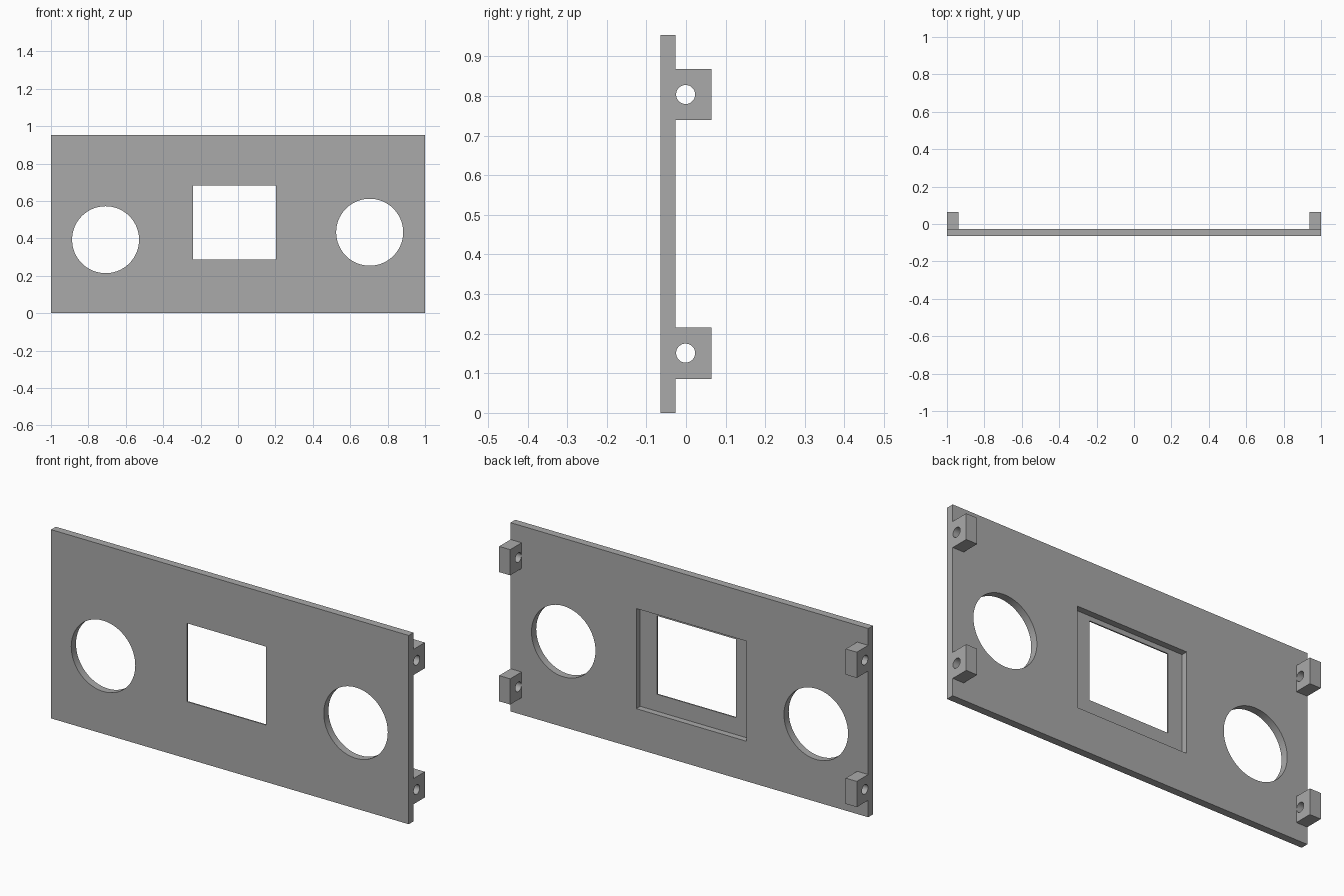
import bpy
import math

if "Cube" in bpy.data.objects:
    bpy.data.objects.remove(bpy.data.objects["Cube"], do_unlink=True)

# Single plain grey material
grey = bpy.data.materials.new("plain grey")
grey.use_nodes = True
colour = (0.4, 0.4, 0.4, 1)
grey.diffuse_color = colour
grey.node_tree.nodes["Principled BSDF"].inputs["Base Color"].default_value = colour

FRONT, REAR, POST_REAR = -0.065, -0.027, 0.064
HEIGHT = 0.954


def box(name, x, y, z):
    """Box given by its (low, high) range on each axis."""
    bpy.ops.mesh.primitive_cube_add(size=1, location=[sum(r) / 2 for r in (x, y, z)])
    ob = bpy.context.object
    ob.name = name
    ob.scale = [r[1] - r[0] for r in (x, y, z)]
    bpy.ops.object.transform_apply(location=False, rotation=False, scale=True)
    ob.data.materials.append(grey)
    return ob


def rod(name, centre, radius, length, rotation, sides):
    bpy.ops.mesh.primitive_cylinder_add(vertices=sides, radius=radius, depth=length,
                                        location=centre, rotation=rotation)
    ob = bpy.context.object
    ob.name = name
    ob.data.materials.append(grey)
    return ob


def cut(target, cutter):
    """Subtract the cutter, apply the result and discard the cutter."""
    cutter.hide_render = True
    mod = target.modifiers.new("cut", 'BOOLEAN')
    mod.operation, mod.solver, mod.object = 'DIFFERENCE', 'EXACT', cutter
    bpy.ops.object.select_all(action='DESELECT')
    bpy.context.view_layer.objects.active = target
    target.select_set(True)
    bpy.ops.object.modifier_apply(modifier=mod.name)
    bpy.data.objects.remove(cutter, do_unlink=True)


def smooth(ob):
    bpy.ops.object.select_all(action='DESELECT')
    bpy.context.view_layer.objects.active = ob
    ob.select_set(True)
    bpy.ops.object.shade_smooth_by_angle(angle=math.radians(30))


# Face plate with a rear recess, a window and two round openings
plate = box("face_plate", (-1, 1), (FRONT, REAR), (0, HEIGHT))
cut(plate, box("recess_cutter", (-0.32, 0.297), (FRONT + 0.0065, 0.1), (0.202, 0.708)))
cut(plate, box("window_cutter", (-0.24, 0.203), (-0.2, 0.1), (0.288, 0.684)))
for x, z in ((-0.708, 0.393), (0.704, 0.433)):
    cut(plate, rod("opening_cutter", (x, -0.05, z), 0.179, 0.3, (math.pi / 2, 0, 0), 96))
smooth(plate)

# Four drilled mounting lugs at the rear corners
for side, word in ((-1, "right"), (1, "left")):
    for z, level in ((0.151, "lower"), (0.804, "upper")):
        x = sorted((side, side * 0.938))
        lug = box(f"{level}_{word}_lug", x, (REAR, POST_REAR), (z - 0.065, z + 0.065))
        cut(lug, rod("drill_cutter", (side * 0.97, -0.001, z), 0.024, 0.3,
                     (0, math.pi / 2, 0), 48))
        smooth(lug)
